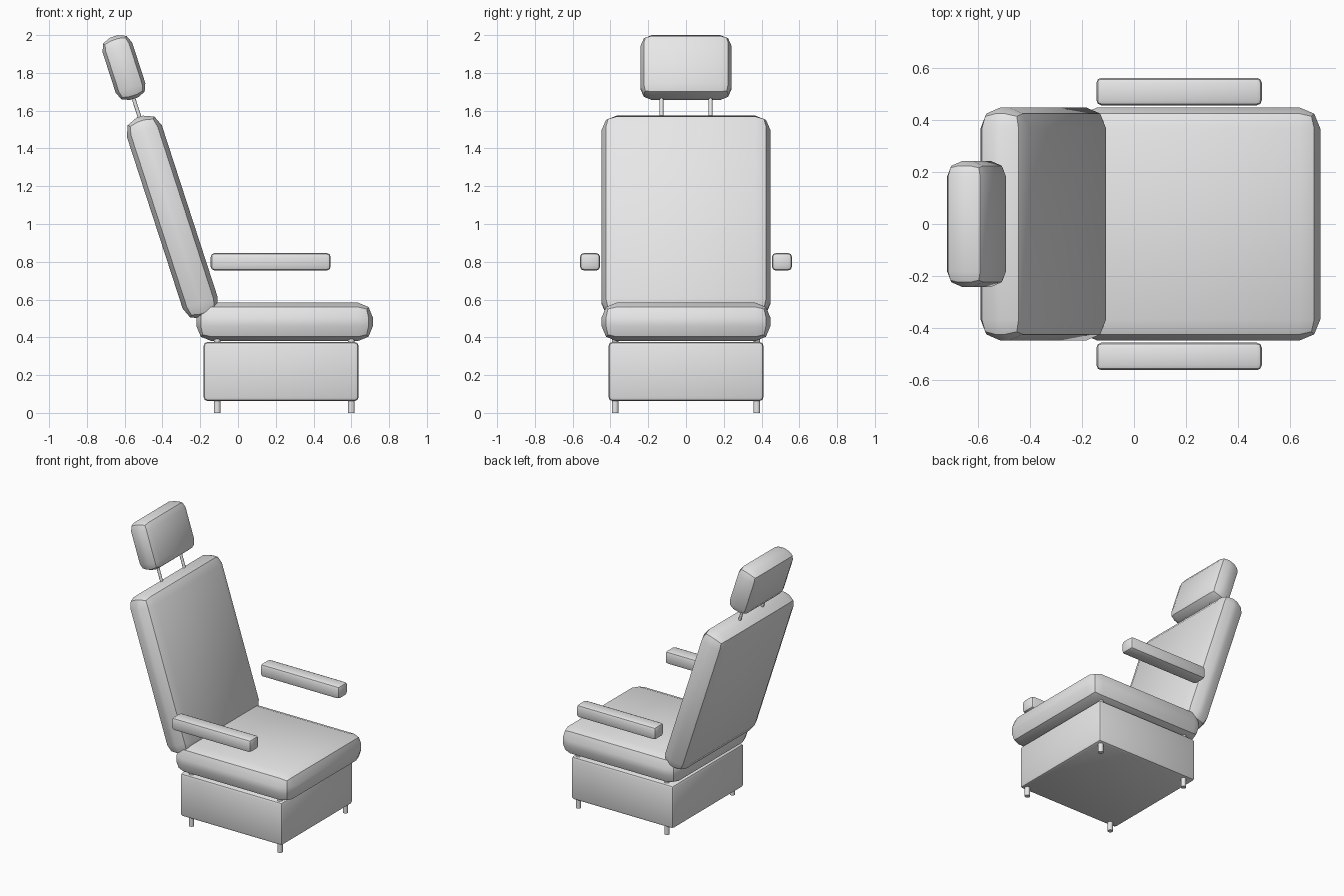
import bpy
import bmesh
from math import radians
from mathutils import Vector, Matrix

cube = bpy.data.objects.get("Cube")
if cube:
    bpy.data.objects.remove(cube, do_unlink=True)

grey = bpy.data.materials.new("light grey")
grey.use_nodes = True
grey.diffuse_color = (0.8, 0.8, 0.8, 1)
grey.node_tree.nodes["Principled BSDF"].inputs["Base Color"].default_value = (0.8, 0.8, 0.8, 1)

TILT = radians(-18)  # backrest recline


def finish(name, bm, location, tilt):
    mesh = bpy.data.meshes.new(name)
    bm.to_mesh(mesh)
    bm.free()
    mesh.materials.append(grey)
    obj = bpy.data.objects.new(name, mesh)
    obj.location = location
    obj.rotation_euler = (0, tilt, 0)
    bpy.context.collection.objects.link(obj)
    bpy.ops.object.select_all(action='DESELECT')
    bpy.context.view_layer.objects.active = obj
    obj.select_set(True)
    bpy.ops.object.shade_smooth_by_angle(angle=radians(30))
    return obj


def cushion(name, location, size, radius, tilt=0):
    """Box with edges rounded in two steps."""
    bm = bmesh.new()
    bmesh.ops.create_cube(bm, size=1, matrix=Matrix.Diagonal((*size, 1)))
    bmesh.ops.bevel(bm, geom=bm.edges[:], offset=radius, segments=2,
                    profile=0.5, affect='EDGES')
    return finish(name, bm, location, tilt)


def rod(name, location, radius, length, tilt=0):
    bm = bmesh.new()
    bmesh.ops.create_cone(bm, cap_ends=True, segments=16, radius1=radius,
                          radius2=radius, depth=length)
    return finish(name, bm, location, tilt)


# Base and upholstery
cushion("base_box", (0.228, 0, 0.219), (0.82, 0.82, 0.312), 0.02)
cushion("seat_cushion", (0.247, 0, 0.482), (0.935, 0.894, 0.204), 0.08)
cushion("backrest", (-0.348, 0, 1.037), (0.195, 0.894, 1.117), 0.08, TILT)
cushion("headrest", (-0.604, 0, 1.828), (0.165, 0.482, 0.346), 0.06, TILT)

for side, label in ((1, "left"), (-1, "right")):
    # Floating armrests
    cushion(f"armrest_{label}", (0.173, side * 0.508, 0.8), (0.635, 0.106, 0.092), 0.02)
    # Headrest posts
    rod(f"headrest_post_{label}", (-0.537, side * 0.13, 1.615), 0.01, 0.2, TILT)
    # Legs pass through the base up into the seat
    for x, end in ((-0.11, "rear"), (0.6, "front")):
        rod(f"leg_{end}_{label}", (x, side * 0.375, 0.205), 0.018, 0.41)
